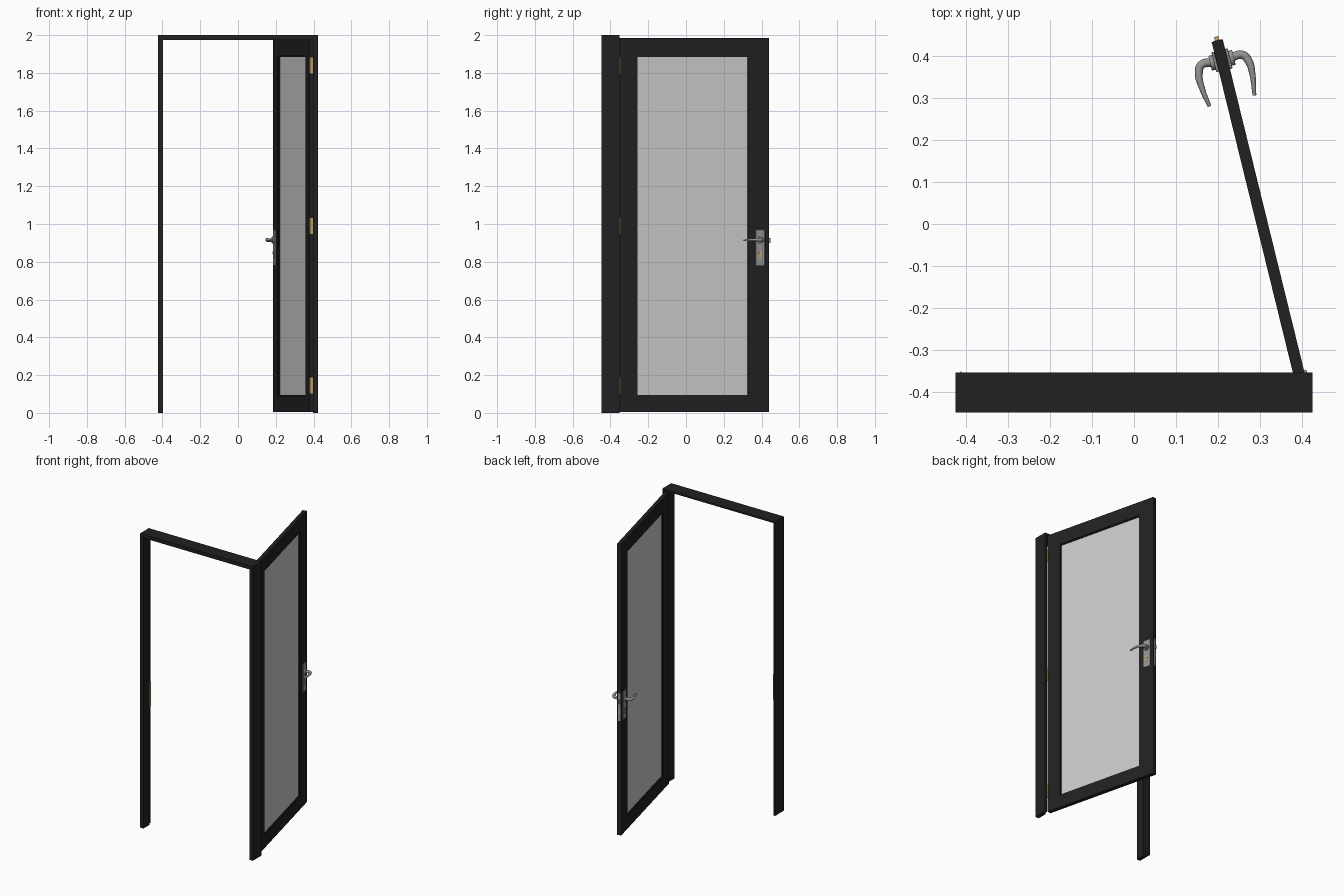
import bpy, bmesh, math
from mathutils import Matrix, Vector

if "Cube" in bpy.data.objects:
    bpy.data.objects.remove(bpy.data.objects["Cube"])


def material(name, rgb):
    m = bpy.data.materials.new(name)
    m.use_nodes = True
    m.diffuse_color = (*rgb, 1)
    m.node_tree.nodes["Principled BSDF"].inputs["Base Color"].default_value = (*rgb, 1)
    return m


BLACK = material("black_paint", (0.015, 0.015, 0.015))
GLASS = material("pale_glass", (0.6, 0.6, 0.6))
STEEL = material("satin_steel", (0.3, 0.3, 0.29))
BRASS = material("brass", (0.6, 0.36, 0.12))

WORLD = Matrix()
# Leaf frame: local y runs along the door width, local x out of its rear face
LEAF = Matrix.Translation((0.405, -0.353, 0)) @ Matrix.Rotation(math.radians(13.8), 4, "Z")


def finish(name, bm, mat, matrix, smooth=False):
    bmesh.ops.recalc_face_normals(bm, faces=bm.faces)
    me = bpy.data.meshes.new(name)
    bm.to_mesh(me)
    bm.free()
    me.materials.append(mat)
    ob = bpy.data.objects.new(name, me)
    bpy.context.collection.objects.link(ob)
    ob.matrix_world = matrix
    if smooth:
        bpy.ops.object.select_all(action="DESELECT")
        ob.select_set(True)
        bpy.context.view_layer.objects.active = ob
        bpy.ops.object.shade_smooth_by_angle()
    return ob


def add_box(bm, xs, ys, zs):
    lo, hi = Vector((xs[0], ys[0], zs[0])), Vector((xs[1], ys[1], zs[1]))
    m = Matrix.Translation((lo + hi) / 2) @ Matrix.Diagonal((*(hi - lo), 1))
    bmesh.ops.create_cube(bm, size=1, matrix=m)


def box(name, xs, ys, zs, mat, matrix=LEAF):
    bm = bmesh.new()
    add_box(bm, xs, ys, zs)
    return finish(name, bm, mat, matrix)


def ring(name, xs, ys, zs, widths, mat):
    """Rectangular surround: widths are hinge stile, lock stile, bottom, top."""
    a, b, lo, hi = widths
    bm = bmesh.new()
    add_box(bm, xs, (ys[0], ys[0] + a), zs)
    add_box(bm, xs, (ys[1] - b, ys[1]), zs)
    inner = (ys[0] + a, ys[1] - b)
    add_box(bm, xs, inner, (zs[0], zs[0] + lo))
    add_box(bm, xs, inner, (zs[1] - hi, zs[1]))
    return finish(name, bm, mat, LEAF)


def prism(name, points, offset, mat):
    bm = bmesh.new()
    face = bm.faces.new([bm.verts.new(p) for p in points])
    new = bmesh.ops.extrude_face_region(bm, geom=[face])["geom"]
    bmesh.ops.translate(bm, vec=offset, verts=[g for g in new if isinstance(g, bmesh.types.BMVert)])
    return finish(name, bm, mat, WORLD)


def rod(name, centre, radius, length, axis, mat, matrix=LEAF):
    bm = bmesh.new()
    turn = Vector((0, 0, 1)).rotation_difference(Vector(axis)).to_matrix().to_4x4()
    bmesh.ops.create_cone(bm, cap_ends=True, segments=20, radius1=radius, radius2=radius,
                          depth=length, matrix=Matrix.Translation(centre) @ turn)
    return finish(name, bm, mat, matrix, True)


# Rebated door frame
FRONT, STEP, BACK = -0.447, -0.381, -0.353
for side, name in ((1, "left_jamb"), (-1, "right_jamb")):
    section = [(0.424, FRONT), (0.398, FRONT), (0.398, STEP), (0.411, STEP), (0.411, BACK), (0.424, BACK)]
    prism(name, [(side * x, y, 0) for x, y in section], (0, 0, 1.988), BLACK)
section = [(FRONT, 2), (FRONT, 1.975), (STEP, 1.975), (STEP, 1.988), (BACK, 1.988), (BACK, 2)]
prism("head_jamb", [(-0.424, y, z) for y, z in section], (0.848, 0, 0), BLACK)

# Door leaf, glazing bead and pane
ring("door_leaf", (-0.027, 0), (0.001, 0.815), (0.004, 1.985), (0.094, 0.107, 0.086, 0.095), BLACK)
ring("glazing_bead", (-0.022, -0.004), (0.093, 0.71), (0.088, 1.892), (0.008, 0.008, 0.008, 0.008), BLACK)
box("glass_pane", (-0.016, -0.010), (0.1, 0.703), (0.095, 1.885), GLASS)

# Hinges: knuckle, leaf on the door edge, leaf on the jamb
for i, z in enumerate((0.145, 0.99, 1.84)):
    span = (z - 0.042, z + 0.042)
    rod(f"hinge_knuckle_{i}", (0.407, -0.35, z), 0.004, 0.09, (0, 0, 1), BRASS, WORLD)
    box(f"hinge_door_plate_{i}", (-0.026, -0.001), (-0.001, 0.002), span, BRASS)
    box(f"hinge_jamb_plate_{i}", (0.4095, 0.412), (STEP + 0.001, BACK), span, BRASS, WORLD)

# Strike plate on the opposite jamb
box("strike_plate", (-0.412, -0.4095), (STEP + 0.002, BACK + 0.003), (0.79, 0.96), BRASS, WORLD)

# Lock edge: face plate, latch and dead bolt
MID = -0.0135
box("lock_face_plate", (MID - 0.009, MID + 0.009), (0.81, 0.8165), (0.78, 0.97), STEEL)
box("latch_bolt", (MID - 0.005, MID + 0.005), (0.81, 0.825), (0.9, 0.925), BRASS)
box("dead_bolt", (MID - 0.005, MID + 0.005), (0.81, 0.818), (0.83, 0.86), BRASS)


def lever(name, side):
    cu = bpy.data.curves.new(name, "CURVE")
    cu.dimensions = "3D"
    cu.bevel_depth = 0.01
    cu.bevel_resolution = 3
    cu.use_fill_caps = True
    sp = cu.splines.new("BEZIER")
    path = [(0.018, 0.767, 0.915, 1.0), (0.05, 0.768, 0.915, 1.0), (0.061, 0.75, 0.916, 0.95),
            (0.062, 0.715, 0.917, 0.7), (0.055, 0.668, 0.913, 0.45)]
    sp.bezier_points.add(len(path) - 1)
    for p, (x, y, z, r) in zip(sp.bezier_points, path):
        p.co = (MID + side * x, y, z)
        p.radius = r
        p.handle_left_type = p.handle_right_type = "AUTO"
    cu.materials.append(STEEL)
    ob = bpy.data.objects.new(name, cu)
    bpy.context.collection.objects.link(ob)
    ob.matrix_world = LEAF


# Lever handles with back plates, collars and key cylinders on both faces
for side, word in ((1, "rear"), (-1, "front")):
    def span(a, b):
        return sorted((MID + side * a, MID + side * b))
    plate = box(f"{word}_back_plate", span(0.013, 0.02), (0.742, 0.792), (0.78, 0.97), STEEL)
    bev = plate.modifiers.new("soft_edge", "BEVEL")
    bev.width, bev.segments = 0.003, 2
    rod(f"{word}_collar", (MID + side * 0.023, 0.767, 0.915), 0.018, 0.012, (1, 0, 0), STEEL)
    rod(f"{word}_key_cylinder", (MID + side * 0.02, 0.767, 0.848), 0.009, 0.008, (1, 0, 0), BRASS)
    box(f"{word}_key_tail", span(0.018, 0.023), (0.762, 0.772), (0.818, 0.848), BRASS)
    lever(f"{word}_lever", side)
